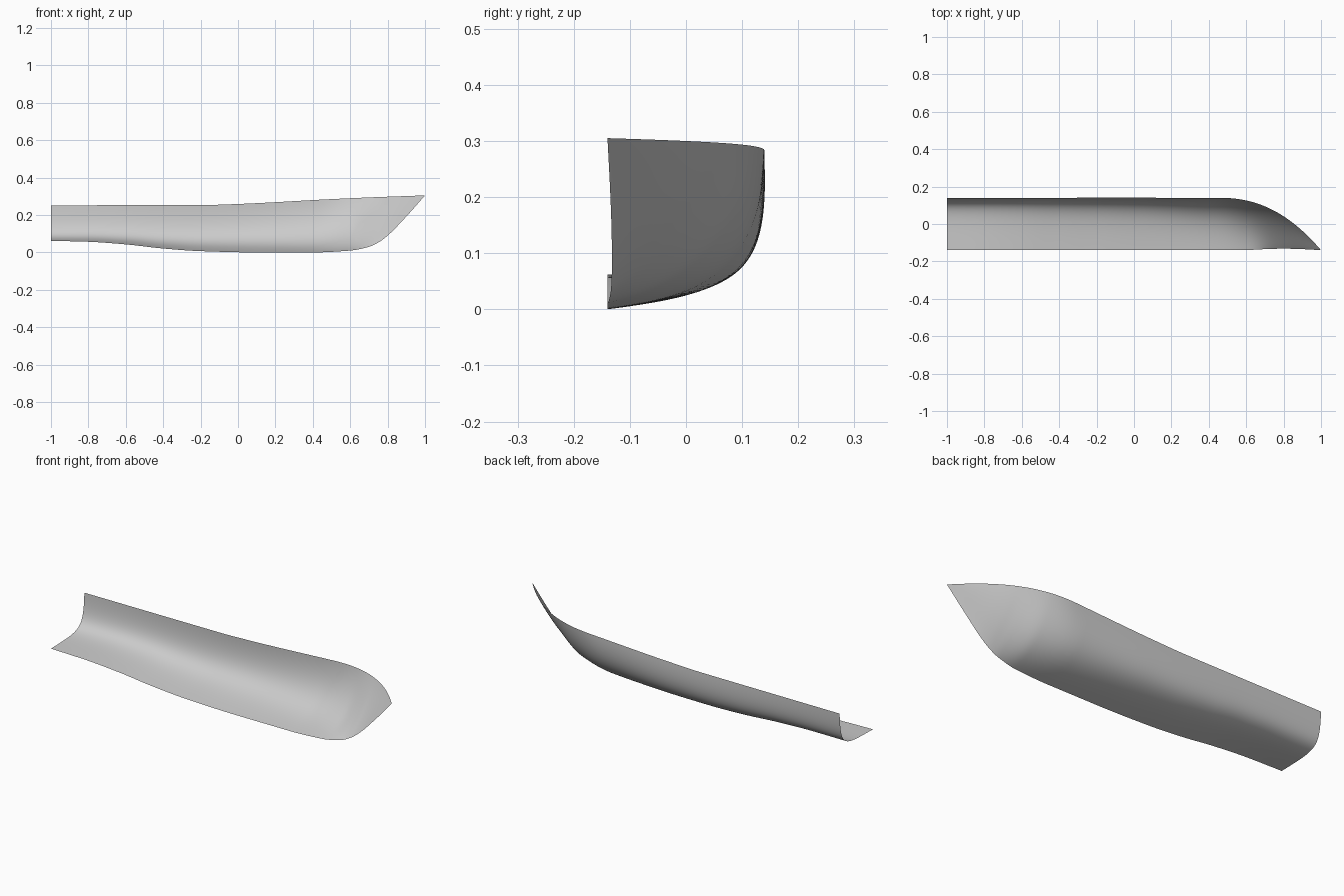
import bpy, bmesh, math
from mathutils import Vector

if "Cube" in bpy.data.objects:
    bpy.data.objects.remove(bpy.data.objects["Cube"])


def curve(points):
    """Smooth, non-overshooting interpolation through (x, value) points."""
    xs, vs = zip(*points)
    last = len(xs) - 1
    chords = [(vs[i + 1] - vs[i]) / (xs[i + 1] - xs[i]) for i in range(last)]
    slopes = [chords[0]]
    for a, b in zip(chords, chords[1:]):
        slopes.append(2 * a * b / (a + b) if a * b > 0 else 0)
    slopes.append(chords[-1])

    def value(x):
        i = 0
        while i < last - 1 and x > xs[i + 1]:
            i += 1
        width = xs[i + 1] - xs[i]
        t = (x - xs[i]) / width
        rise = t * t * (3 - 2 * t)
        return (vs[i] * (1 - rise) + vs[i + 1] * rise
                + width * slopes[i] * t * (1 - t) ** 2
                - width * slopes[i + 1] * t * t * (1 - t))
    return value


# Long profiles: keel with raked stem, and the rising top edge
keel = curve([(-1, .062), (-.8, .057), (-.6, .043), (-.4, .021), (-.2, .007), (.1, 0),
              (.4, 0), (.6, .01), (.7, .03), (.75, .053), (.8, .09), (.9, .192), (1, .305)])
sheer = curve([(-1, .252), (-.2, .253), (0, .259), (.5, .285), (.7, .294), (1, .305)])

# Section handles as fractions of width and height: full aft, fine at the bow
low_out = curve([(-1, .86), (-.3, .8), (0, .73), (.4, .5), (.6, .33), (.75, .25), (1, .25)])
low_up = curve([(-1, .03), (0, .1), (.4, .07), (.6, .08), (.75, .2), (1, .3)])
high_out = curve([(-1, .97), (0, 1.03), (.4, .99), (.6, .85), (.75, .7), (1, .65)])
high_up = curve([(-1, -.02), (0, .18), (.4, .17), (.6, .24), (.75, .45), (1, .65)])

HALF = .14


def section(x, t):
    """Point on the cubic cross-section at x, from keel (0) to top edge (1)."""
    bow = max(0, (x - .45) / .55)
    stem = max(0, (x - .6) / .4)
    inner = -HALF + .008 * math.sin(math.pi * stem)
    outer = HALF - 2 * HALF * bow ** 2.3
    bottom, top = keel(x), sheer(x)

    def handle(out, up):
        return Vector((x, inner + (outer - inner) * out, bottom + (top - bottom) * up))

    s = 1 - t
    return (handle(0, 0) * s ** 3
            + handle(low_out(x), low_up(x)) * 3 * s * s * t
            + handle(high_out(x), high_up(x)) * 3 * s * t * t
            + handle(1, 1) * t ** 3)


# Half hull shell, lofted through the sections and closed to a point at the bow
STATIONS, RIBS = 120, 40
bm = bmesh.new()
rows = []
for i in range(STATIONS + 1):
    u = i / STATIONS
    x = -1 + 2 * (1 - (1 - u) ** 1.5)
    rows.append([bm.verts.new(section(x, j / RIBS)) for j in range(RIBS + 1)])
for near, far in zip(rows, rows[1:]):
    for j in range(RIBS):
        bm.faces.new((near[j], near[j + 1], far[j + 1], far[j]))
bmesh.ops.remove_doubles(bm, verts=bm.verts, dist=.00002)
bm.normal_update()
if sum(f.normal.y for f in bm.faces) < 0:
    bmesh.ops.reverse_faces(bm, faces=bm.faces)

mesh = bpy.data.meshes.new("half_hull")
bm.to_mesh(mesh)
bm.free()
hull = bpy.data.objects.new("half_hull", mesh)
bpy.context.collection.objects.link(hull)

# Plain grey paint
paint = bpy.data.materials.new("light_grey")
paint.use_nodes = True
colour = (.6, .6, .6, 1)
paint.diffuse_color = colour
paint.node_tree.nodes["Principled BSDF"].inputs["Base Color"].default_value = colour
mesh.materials.append(paint)

bpy.context.view_layer.objects.active = hull
hull.select_set(True)
bpy.ops.object.shade_smooth_by_angle(angle=math.radians(60))
